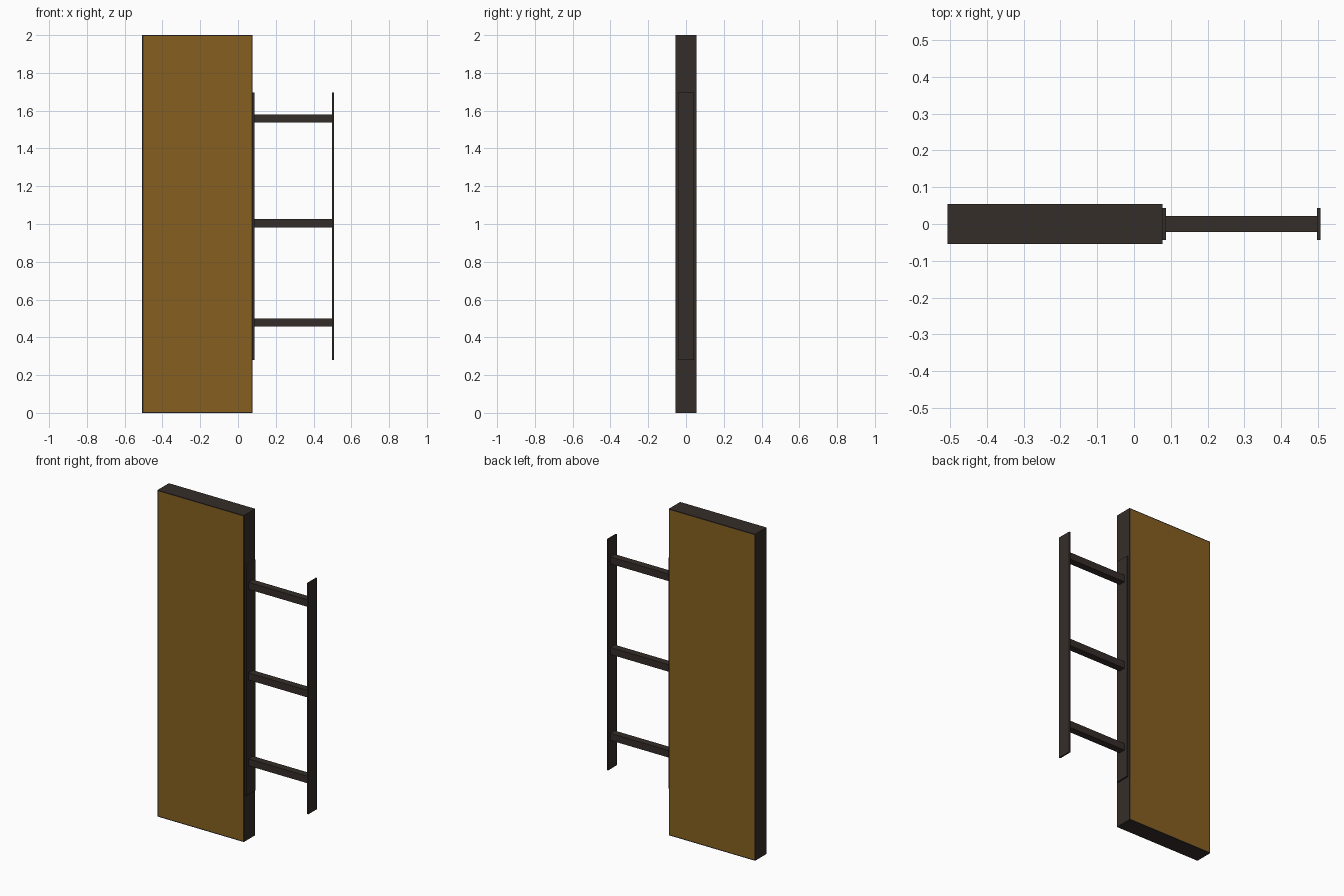
import bpy
import bmesh

if "Cube" in bpy.data.objects:
    bpy.data.objects.remove(bpy.data.objects["Cube"])


def material(name, color):
    m = bpy.data.materials.new(name)
    m.diffuse_color = (*color, 1)
    m.use_nodes = True
    m.node_tree.nodes["Principled BSDF"].inputs["Base Color"].default_value = m.diffuse_color
    return m


dark = material("dark_metal", (0.036, 0.027, 0.023))
brown = material("brown_panel", (0.24, 0.115, 0.014))


def box(name, lo, hi, mat):
    """Axis-aligned box between two corners."""
    bm = bmesh.new()
    bmesh.ops.create_cube(bm, size=1)
    for v in bm.verts:
        v.co = [lo[i] + (v.co[i] + 0.5) * (hi[i] - lo[i]) for i in range(3)]
    mesh = bpy.data.meshes.new(name)
    bm.to_mesh(mesh)
    bm.free()
    mesh.materials.append(mat)
    obj = bpy.data.objects.new(name, mesh)
    bpy.context.collection.objects.link(obj)
    return obj


# Panel: dark slab whose large faces are inset and coloured brown
panel = box("panel", (-0.507, -0.055, 0), (0.078, 0.055, 2), dark)
panel.data.materials.append(brown)
bm = bmesh.new()
bm.from_mesh(panel.data)
bm.normal_update()
faces = [f for f in bm.faces if abs(f.normal.y) > 0.9]
bmesh.ops.inset_individual(bm, faces=faces, thickness=0.008)
for f in faces:
    f.material_index = 1
bm.to_mesh(panel.data)
bm.free()

# Mounting strip on the panel edge and the free outer strip
for name, x0, x1 in (("inner_strip", 0.078, 0.087), ("outer_strip", 0.498, 0.507)):
    box(name, (x0, -0.043, 0.28), (x1, 0.043, 1.695), dark)

# Square rungs joining the strips
for i, z in enumerate((0.478, 1.004, 1.559)):
    box(f"rung_{i + 1}", (0.082, -0.0215, z - 0.0215), (0.503, 0.0215, z + 0.0215), dark)
